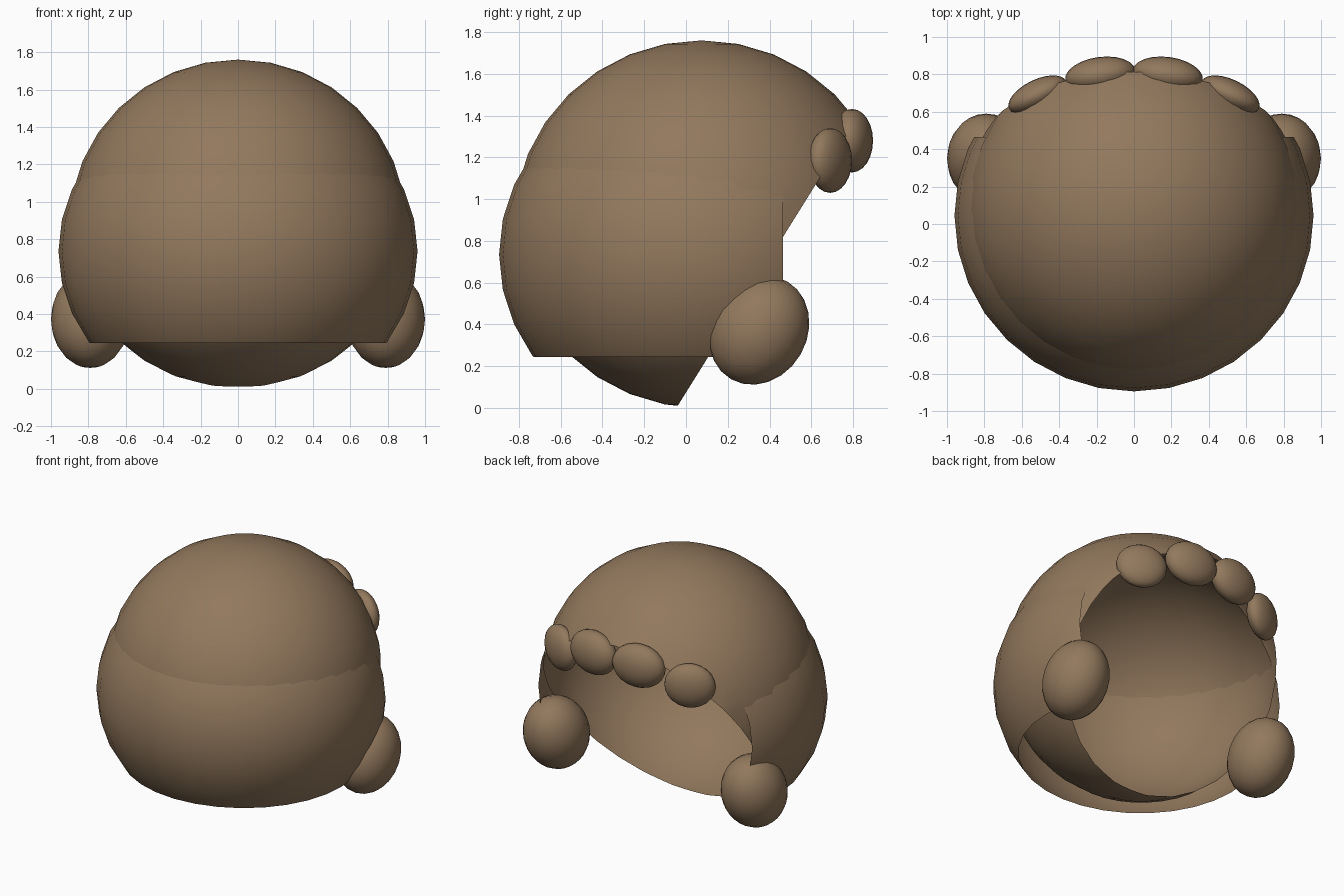
import bpy, bmesh
from math import radians
from mathutils import Matrix, Vector, Euler

if "Cube" in bpy.data.objects:
    bpy.data.objects.remove(bpy.data.objects["Cube"])

brown = bpy.data.materials.new("brown_hair")
brown.diffuse_color = (0.29, 0.19, 0.11, 1)
brown.use_nodes = True
brown.node_tree.nodes["Principled BSDF"].inputs["Base Color"].default_value = brown.diffuse_color


def ellipsoid(name, center, radii, rot=(0, 0, 0), segs=32, rings=16, cuts=()):
    """Smooth ellipsoid shell; each cut (point, normal) removes the normal's side."""
    bm = bmesh.new()
    bmesh.ops.create_uvsphere(bm, u_segments=segs, v_segments=rings, radius=1)
    angles = Euler([radians(a) for a in rot])
    bm.transform(Matrix.LocRotScale(Vector(center), angles, Vector(radii)))
    for point, normal in cuts:
        bmesh.ops.bisect_plane(bm, geom=bm.verts[:] + bm.edges[:] + bm.faces[:],
                               plane_co=point, plane_no=normal, clear_outer=True)
    for f in bm.faces:
        f.smooth = True
    me = bpy.data.meshes.new(name)
    bm.to_mesh(me)
    bm.free()
    me.materials.append(brown)
    ob = bpy.data.objects.new(name, me)
    bpy.context.collection.objects.link(ob)
    return ob


# Main cap, sliced open by a slanted plane
ellipsoid("hair_cap", (0, 0.075, 0.88), (0.9, 0.9, 0.88),
          cuts=[((0, -0.04, 0.01), (0, 0.85, -0.53))])

# Wider lower shell, open below and at the face side
ellipsoid("lower_hair", (0, 0.045, 0.735), (0.96, 0.94, 0.87),
          cuts=[((0, 0, 0.245), (0, 0, -1)), ((0, 0.465, 0), (0, 1, 0))])

# Side tufts and fringe curls, mirrored in x
for side, s in (("right", 1), ("left", -1)):
    ellipsoid("side_tuft_" + side, (s * 0.79, 0.35, 0.372), (0.21, 0.23, 0.27),
              (-30, 0, 0), 24, 12)
    ellipsoid("inner_curl_" + side, (s * 0.18, 0.795, 1.28), (0.19, 0.098, 0.152),
              (0, 0, -s * 8), 24, 12)
    ellipsoid("outer_curl_" + side, (s * 0.515, 0.69, 1.185), (0.17, 0.082, 0.155),
              (0, 0, -s * 26), 24, 12)
